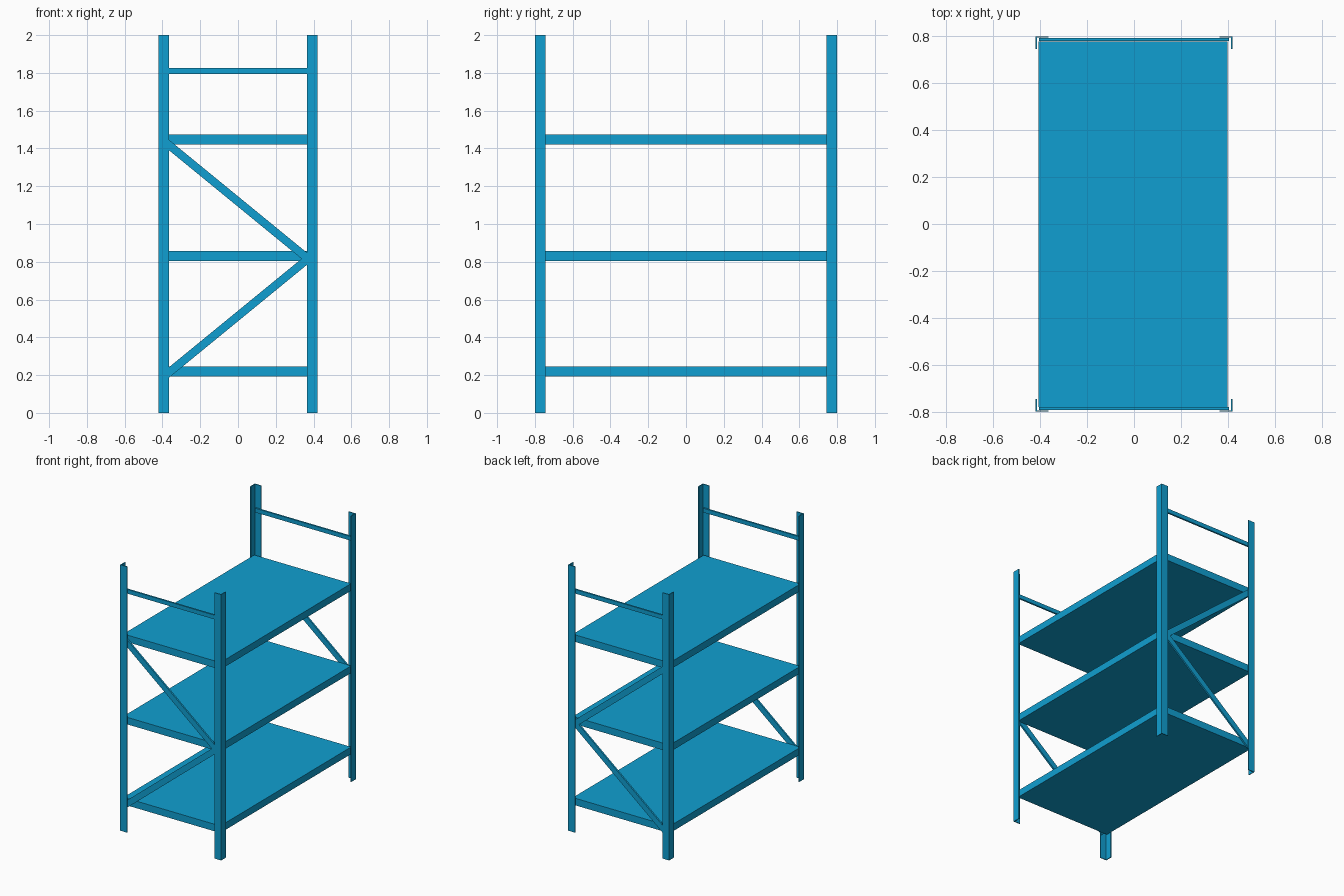
import bpy, bmesh, math
from mathutils import Vector

cube = bpy.data.objects.get("Cube")
if cube:
    bpy.data.objects.remove(cube, do_unlink=True)

blue = bpy.data.materials.new("blue_painted_steel")
blue.use_nodes = True
COLOR = (0.005, 0.347, 0.638, 1)
blue.diffuse_color = COLOR
blue.node_tree.nodes["Principled BSDF"].inputs["Base Color"].default_value = COLOR

HALF_X, HALF_Y, HEIGHT = 0.42, 0.80, 2.0
FLANGE, SHEET = 0.055, 0.006


def finish(name, bm):
    bmesh.ops.recalc_face_normals(bm, faces=bm.faces)
    mesh = bpy.data.meshes.new(name)
    bm.to_mesh(mesh)
    bm.free()
    mesh.materials.append(blue)
    obj = bpy.data.objects.new(name, mesh)
    bpy.context.collection.objects.link(obj)
    return obj


def box(name, lo, hi):
    lo, hi = Vector(lo), Vector(hi)
    bm = bmesh.new()
    bmesh.ops.create_cube(bm, size=1)
    bmesh.ops.scale(bm, vec=hi - lo, verts=bm.verts)
    bmesh.ops.translate(bm, vec=(lo + hi) / 2, verts=bm.verts)
    return finish(name, bm)


def angle_post(name, sx, sy):
    """Upright with an L section, its corner facing outward."""
    outline = [(0, 0), (FLANGE, 0), (FLANGE, SHEET), (SHEET, SHEET),
               (SHEET, FLANGE), (0, FLANGE)]
    bm = bmesh.new()
    verts = [bm.verts.new((sx * (HALF_X - u), sy * (HALF_Y - v), 0)) for u, v in outline]
    face = bm.faces.new(verts)
    top = bmesh.ops.extrude_face_region(bm, geom=[face])["geom"]
    bmesh.ops.translate(bm, vec=(0, 0, HEIGHT),
                        verts=[g for g in top if isinstance(g, bmesh.types.BMVert)])
    return finish(name, bm)


def brace(name, start, end, y):
    """Flat diagonal bar in the plane of a rack end."""
    a, b = Vector((start[0], y, start[1])), Vector((end[0], y, end[1]))
    span = b - a
    obj = box(name, (-span.length / 2, -0.0065, -0.0215), (span.length / 2, 0.0065, 0.0215))
    obj.location = (a + b) / 2
    obj.rotation_euler.y = -math.atan2(span.z, span.x)
    return obj


# Corner uprights
for sx, side in ((-1, "right"), (1, "left")):
    for sy, end in ((-1, "front"), (1, "back")):
        angle_post(f"{end}_{side}_post", sx, sy)

# Shelves
for level, z in (("lower", 0.193), ("middle", 0.803), ("upper", 1.422)):
    box(f"{level}_shelf", (-0.408, -0.779, z), (0.398, 0.777, z + 0.053))

# Top rails and zigzag braces on both ends
for sy, end in ((-1, "front"), (1, "back")):
    y = sy * 0.7865
    box(f"{end}_top_rail", (-0.405, y - 0.0065, 1.795), (0.405, y + 0.0065, 1.826))
    brace(f"{end}_lower_brace", (-0.385, 0.198), (0.385, 0.828), y)
    brace(f"{end}_upper_brace", (-0.385, 1.434), (0.385, 0.804), y)
